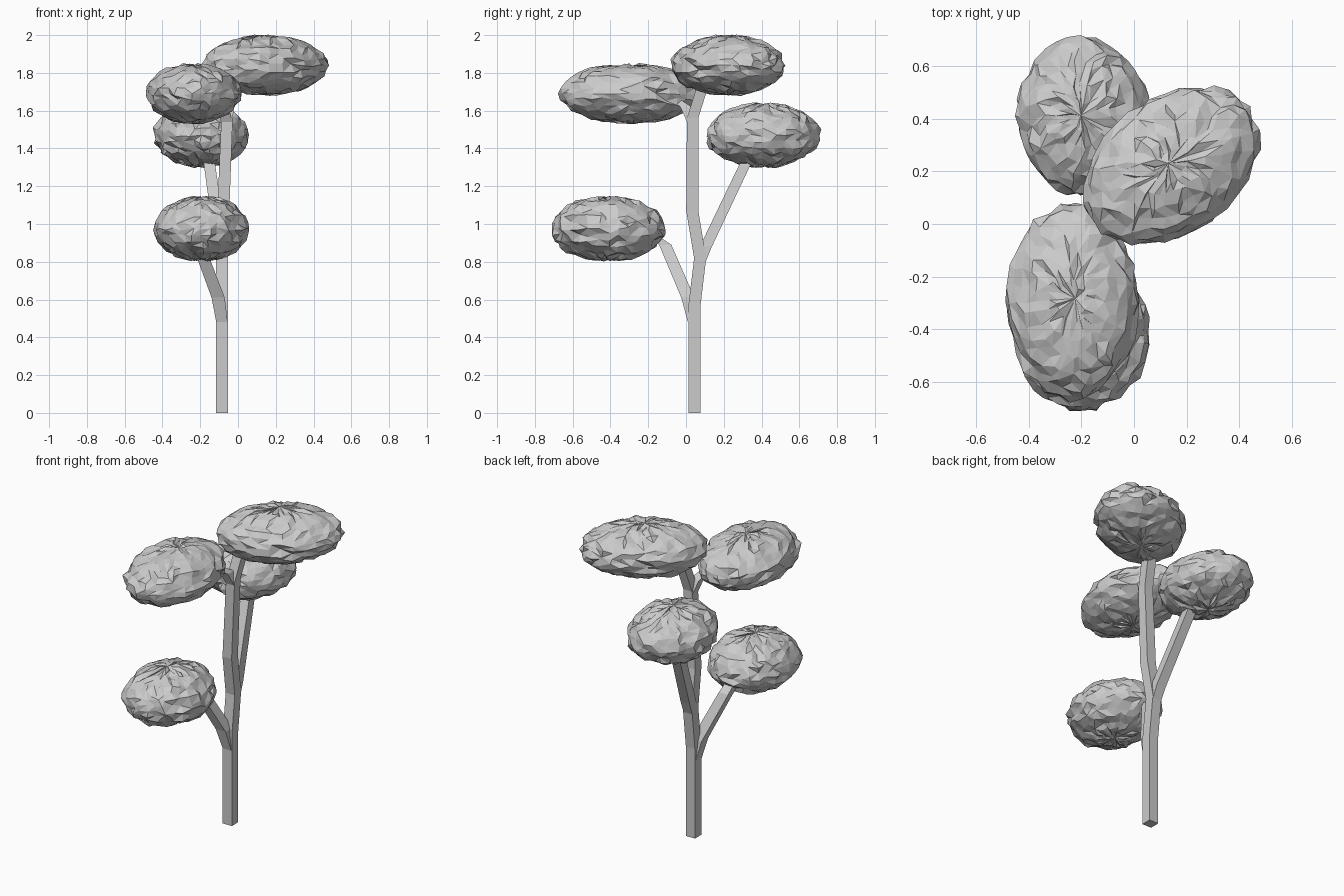
import bpy, bmesh, random
from math import radians
from mathutils import Vector, Matrix

if "Cube" in bpy.data.objects:
    bpy.data.objects.remove(bpy.data.objects["Cube"])


def finish(bm, name):
    bmesh.ops.recalc_face_normals(bm, faces=bm.faces)
    mesh = bpy.data.meshes.new(name)
    bm.to_mesh(mesh)
    bm.free()
    bpy.context.collection.objects.link(bpy.data.objects.new(name, mesh))


def limb(name, path):
    """Square tube through (x, y, z, width) stations."""
    bm = bmesh.new()
    rings = []
    for x, y, z, w in path:
        h = w / 2
        rings.append([bm.verts.new((x + sx * h, y + sy * h, z))
                      for sx, sy in ((-1, -1), (1, -1), (1, 1), (-1, 1))])
    for a, b in zip(rings, rings[1:]):
        for i in range(4):
            j = (i + 1) % 4
            bm.faces.new((a[i], a[j], b[j], b[i]))
    bm.faces.new(rings[0])
    bm.faces.new(rings[-1])
    finish(bm, name)


def foliage(name, center, radii, turn, seed):
    """Flattened, crumpled leaf clump."""
    rng = random.Random(seed)
    bm = bmesh.new()
    bmesh.ops.create_uvsphere(bm, u_segments=32, v_segments=16, radius=1)
    place = (Matrix.Translation(center) @ Matrix.Rotation(radians(turn), 4, 'Z')
             @ Matrix.Diagonal((*radii, 1)))
    for v in bm.verts:
        v.co = place @ (v.co * 0.985)
        v.co += Vector((rng.uniform(-1, 1), rng.uniform(-1, 1),
                        rng.uniform(-0.7, 0.7))) * 0.014
    bmesh.ops.triangulate(bm, faces=bm.faces)
    finish(bm, name)


# Trunk and branches
limb("trunk", [(-0.085, 0.045, 0, 0.064), (-0.085, 0.045, 0.57, 0.064),
               (-0.085, 0.075, 0.82, 0.064), (-0.078, 0.033, 1.07, 0.064),
               (-0.058, 0.035, 1.56, 0.06), (-0.04, 0.085, 1.72, 0.06),
               (0.03, 0.13, 1.82, 0.05)])
limb("low_branch", [(-0.085, 0.04, 0.48, 0.06), (-0.105, 0.01, 0.61, 0.07),
                    (-0.21, -0.11, 0.89, 0.065), (-0.21, -0.22, 0.97, 0.05)])
limb("back_branch", [(-0.085, 0.07, 0.79, 0.06), (-0.09, 0.105, 0.88, 0.064),
                     (-0.15, 0.31, 1.31, 0.06), (-0.17, 0.36, 1.42, 0.05)])
limb("upper_branch", [(-0.06, 0.035, 1.54, 0.06), (-0.08, 0.0, 1.62, 0.06),
                      (-0.13, -0.10, 1.69, 0.05)])

# Leaf clumps
foliage("top_foliage", (0.14, 0.22, 1.84), (0.375, 0.255, 0.158), 37, 1)
foliage("front_foliage", (-0.235, -0.295, 1.69), (0.25, 0.375, 0.158), 0, 2)
foliage("back_foliage", (-0.195, 0.41, 1.47), (0.252, 0.303, 0.17), 0, 3)
foliage("low_foliage", (-0.195, -0.41, 0.975), (0.252, 0.303, 0.172), 0, 4)
